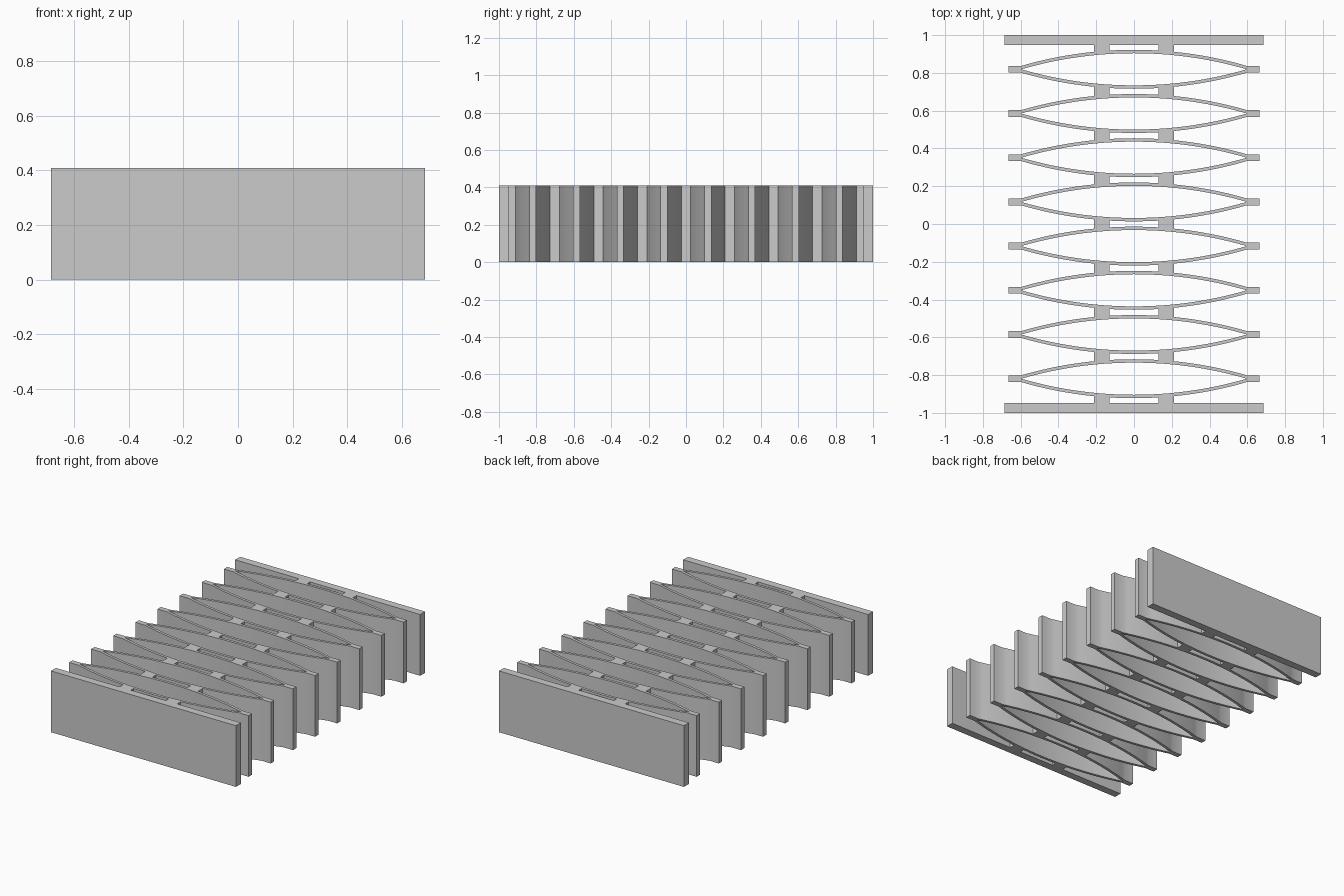
import bpy, bmesh, math

cube = bpy.data.objects.get("Cube")
if cube:
    bpy.data.objects.remove(cube, do_unlink=True)

HEIGHT = 0.41
CELLS = 8
PITCH = 0.234
PLATE_Y = 0.948      # inner face of the end plates
HALF_SPAN = 0.597    # half length of the leaf springs
TAB_X = 0.665        # outer end of the side tabs
TAB_Y = 0.018        # half thickness of the side tabs
SAG = 0.085          # rise of each leaf
RADIUS = (HALF_SPAN ** 2 + SAG ** 2) / (2 * SAG)

grey = bpy.data.materials.new("light_grey")
grey.use_nodes = True
colour = (0.6, 0.6, 0.6, 1)
grey.diffuse_color = colour
grey.node_tree.nodes["Principled BSDF"].inputs["Base Color"].default_value = colour


def leaf(x):
    """Inner edge of a leaf spring, measured from the cell's centre line."""
    return math.sqrt(RADIUS ** 2 - x * x) - RADIUS + SAG


def spread(a, b, n):
    return [a + (b - a) * i / n for i in range(n + 1)]


def extrude_strips(name, strips):
    """Each strip is a list of (x, low y, high y) columns, raised to full height."""
    bm = bmesh.new()
    for cols in strips:
        pairs = [[bm.verts.new((x, y, 0)) for y in (lo, hi)] for x, lo, hi in cols]
        for (a, b), (c, d) in zip(pairs, pairs[1:]):
            bm.faces.new((a, c, d, b))
    bmesh.ops.remove_doubles(bm, verts=bm.verts, dist=1e-5)
    res = bmesh.ops.extrude_face_region(bm, geom=bm.faces[:], use_keep_orig=True)
    top = [v for v in res["geom"] if isinstance(v, bmesh.types.BMVert)]
    bmesh.ops.translate(bm, verts=top, vec=(0, 0, HEIGHT))
    bmesh.ops.recalc_face_normals(bm, faces=bm.faces[:])
    mesh = bpy.data.meshes.new(name)
    bm.to_mesh(mesh)
    bm.free()
    mesh.materials.append(grey)
    obj = bpy.data.objects.new(name, mesh)
    bpy.context.collection.objects.link(obj)
    bpy.ops.object.select_all(action="DESELECT")
    obj.select_set(True)
    bpy.context.view_layer.objects.active = obj
    bpy.ops.object.shade_smooth_by_angle(angle=math.radians(20))
    return obj


# End plates
for name, y0, y1 in (("front_plate", -1, -PLATE_Y), ("back_plate", PLATE_Y, 1)):
    extrude_strips(name, [[(-0.685, y0, y1), (0.685, y0, y1)]])

# Spring cells: two bowed leaves joined at the side tabs
centres = [(i - (CELLS - 1) / 2) * PITCH for i in range(CELLS)]
for i, cy in enumerate(centres):
    strips = []
    for s in (1, -1):
        cols = [(x, cy + s * leaf(x), cy + s * (leaf(x) + TAB_Y))
                for x in spread(-HALF_SPAN, HALF_SPAN, 40)]
        tab = (cy, cy + s * TAB_Y)
        strips.append([(-TAB_X, *tab)] + cols + [(TAB_X, *tab)])
    extrude_strips(f"spring_cell_{i + 1}", strips)

# Paired spacer blocks between neighbouring leaves and against the plates
for i in range(CELLS + 1):
    strips = []
    for s in (1, -1):
        cols = []
        for x in spread(0.13, 0.213, 4):
            rise = leaf(x) + TAB_Y
            lo = centres[i - 1] + rise if i > 0 else -PLATE_Y
            hi = centres[i] - rise if i < CELLS else PLATE_Y
            cols.append((s * x, lo, hi))
        strips.append(cols)
    extrude_strips(f"spacer_blocks_{i + 1}", strips)
